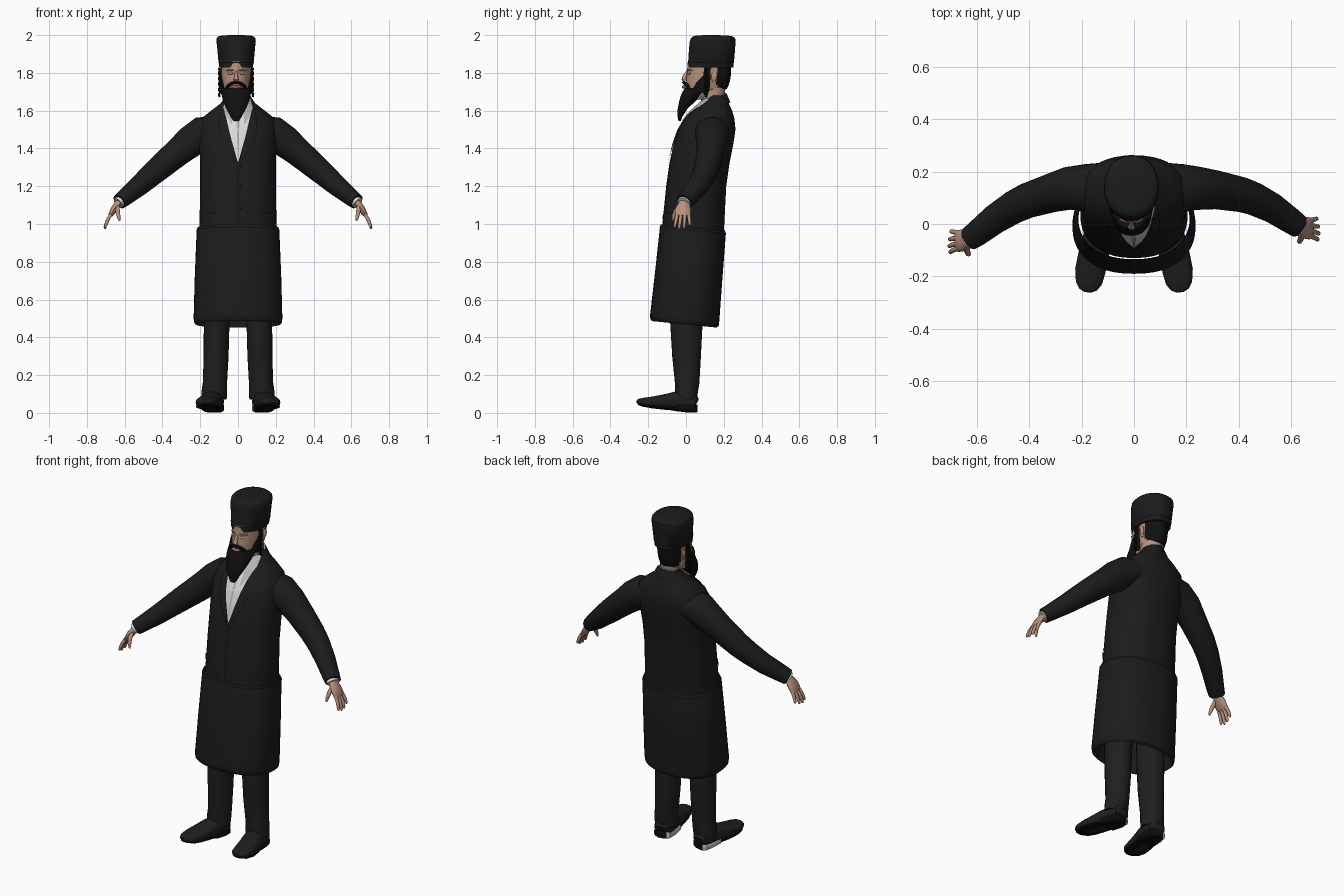
import bpy, bmesh, math
from mathutils import Vector

def material(name, r, g, b):
    m = bpy.data.materials.new(name)
    m.diffuse_color = (r, g, b, 1)
    return m

COAT = material("coat black", 0.0115, 0.0115, 0.0115)
HAIR = material("hair black", 0.005, 0.005, 0.005)
TROUSER = material("trouser black", 0.0135, 0.0135, 0.014)
SEAM = material("seam black", 0.004, 0.004, 0.004)
SKIN = material("skin", 0.48, 0.285, 0.205)
SHIRT = material("shirt white", 0.70, 0.70, 0.70)
COLLAR = material("collar grey", 0.45, 0.45, 0.45)
LIP = material("lip", 0.40, 0.18, 0.14)
EYE = material("eye grey", 0.33, 0.34, 0.38)
HEEL = material("heel grey", 0.55, 0.55, 0.55)
shift = Vector((0, 0, 0))   # sideways offset used for the head parts

def finish(name, bm, mats, fix=True, angle=40):
    if fix:
        bmesh.ops.recalc_face_normals(bm, faces=bm.faces)
    bmesh.ops.translate(bm, verts=bm.verts, vec=shift)
    me = bpy.data.meshes.new(name)
    bm.to_mesh(me)
    bm.free()
    ob = bpy.data.objects.new(name, me)
    bpy.context.collection.objects.link(ob)
    for m in mats:
        me.materials.append(m)
    bpy.ops.object.select_all(action='DESELECT')
    ob.select_set(True)
    bpy.context.view_layer.objects.active = ob
    bpy.ops.object.shade_smooth_by_angle(angle=math.radians(angle))

def skin_rings(name, rings, mats, caps=(True, True), rule=None):
    """Bridge a list of closed point rings."""
    bm = bmesh.new()
    vs = [[bm.verts.new(p) for p in ring] for ring in rings]
    n = len(vs[0])
    for a, b in zip(vs, vs[1:]):
        for i in range(n):
            bm.faces.new((a[i], a[(i + 1) % n], b[(i + 1) % n], b[i]))
    if caps[0]:
        bm.faces.new(vs[0])
    if caps[1]:
        bm.faces.new(vs[-1])
    bmesh.ops.recalc_face_normals(bm, faces=bm.faces)
    bm.normal_update()
    if rule:
        for f in bm.faces:
            f.material_index = rule(f)
    finish(name, bm, mats)

def unit(n, p):
    """Superellipse outline with exponent p."""
    out = []
    for i in range(n):
        t = 2 * math.pi * i / n
        c, s = math.cos(t), math.sin(t)
        out.append((math.copysign(abs(c) ** (2 / p), c), math.copysign(abs(s) ** (2 / p), s)))
    return out

def loft(name, rows, mats, p=2.0, n=40, tilt=0.0, **kw):
    """Upright body: rows of (z, half width, front y, back y)."""
    rings = []
    for z, w, y0, y1 in rows:
        ys = [(c, (y0 + y1) / 2 + s * (y1 - y0) / 2) for c, s in unit(n, p)]
        rings.append([(c * w, y, z + tilt * y) for c, y in ys])
    skin_rings(name, rings, mats, **kw)

def tube(name, pts, mats, ref=(0, 1, 0), n=16, p=2.0, **kw):
    """Limb along a path: points of (x, y, z, radius along ref, other radius)."""
    P = [Vector(q[:3]) for q in pts]
    rings = []
    for i, q in enumerate(pts):
        t = (P[min(i + 1, len(P) - 1)] - P[max(i - 1, 0)]).normalized()
        u = Vector(ref)
        u = (u - t * u.dot(t)).normalized()
        v = t.cross(u)
        rings.append([P[i] + u * c * q[3] + v * s * q[4] for c, s in unit(n, p)])
    skin_rings(name, rings, mats, **kw)

# Coat body
TP = 2.25
TORSO = [(0.95, .205, -.13, .20), (1.2, .2, -.105, .213), (1.32, .2, -.088, .23), (1.42, .205, -.066, .25),
         (1.5, .206, -.04, .262), (1.56, .192, -.005, .256), (1.6, .142, .03, .244),
         (1.64, .09, .075, .226), (1.68, .064, .125, .21)]
loft("coat_body", TORSO, [COAT], p=TP, caps=(False, True))

def front_y(x, z):
    for a, b in zip(TORSO, TORSO[1:]):
        if a[0] <= z <= b[0]:
            t = (z - a[0]) / (b[0] - a[0])
            w, y0, y1 = (a[k] + (b[k] - a[k]) * t for k in (1, 2, 3))
            k = max(0, 1 - min(1, abs(x) / w) ** TP) ** (1 / TP)
            return (y0 + y1) / 2 - (y1 - y0) / 2 * k

def panel(name, rows, off, mat, cols=8, sub=4):
    """Thin sheet lying on the coat front: rows of (z, x0, x1), rising."""
    fine = []
    for a, b in zip(rows, rows[1:]):
        fine += [tuple(a[k] + (b[k] - a[k]) * i / sub for k in range(3)) for i in range(sub)]
    fine.append(rows[-1])
    bm = bmesh.new()
    grid = []
    for z, x0, x1 in fine:
        x0, x1 = min(x0, x1), max(x0, x1)
        xs = [x0 + (x1 - x0) * j / cols for j in range(cols + 1)]
        grid.append([bm.verts.new((x, front_y(x, z) - off, z)) for x in xs])
    for a, b in zip(grid, grid[1:]):
        for j in range(cols):
            bm.faces.new((a[j], a[j + 1], b[j + 1], b[j]))
    finish(name, bm, [mat], fix=False)

# Shirt front, placket, coat opening
panel("shirt_front", [(1.33, -.002, .002), (1.45, -.036, .036), (1.55, -.06, .06), (1.62, -.078, .078),
                      (1.66, -.066, .066)], .005, SHIRT, cols=12)
panel("shirt_placket", [(1.36, -.002, .002), (1.6, -.01, .01)], .008, COLLAR, cols=2)
panel("coat_seam", [(0.985, -.002, .002), (1.33, -.002, .002)], .003, SEAM, cols=1)
for z in (1.08, 1.2, 1.3):
    panel("coat_button", [(z - .006, .008, .02), (z + .006, .008, .02)], .004, SEAM, cols=1)
# Shirt collar wings, lapels, pockets
for s, side in ((1, "right"), (-1, "left")):
    panel(side + "_collar_wing", [(1.53, s * .032, s * .036), (1.58, s * .03, s * .066),
                                  (1.62, s * .02, s * .079), (1.665, s * .012, s * .067)], .009, COLLAR)
    panel(side + "_lapel", [(1.31, 0, s * .004), (1.42, s * .028, s * .072), (1.5, s * .048, s * .1),
                            (1.56, s * .062, s * .098), (1.62, s * .078, s * .09)], .008, COAT)
    panel(side + "_lapel_edge", [(1.31, s * .003, s * .006), (1.42, s * .072, s * .075),
                                 (1.5, s * .1, s * .103)], .005, SEAM, cols=1)
    panel(side + "_pocket_flap", [(1.06, s * .11, s * .185), (1.095, s * .11, s * .185)], .006, COAT)
    panel(side + "_pocket_line", [(1.056, s * .11, s * .185), (1.06, s * .11, s * .185)], .006, SEAM)

# Coat skirt with an open, turned-in hem
loft("coat_skirt", [(.985, .214, -.134, .207), (.97, .219, -.138, .211), (.72, .229, -.165, .192),
                    (.50, .235, -.19, .176), (.478, .232, -.189, .173), (.468, .222, -.18, .163),
                    (.50, .217, -.172, .155), (.75, .212, -.147, .172)],
     [COAT], p=2.3, n=48, tilt=-0.1, caps=(False, False))
loft("waist_seam", [(.968, .2205, -.1395, .2125), (.972, .2205, -.1395, .2125)], [SEAM], p=2.3, n=48,
     tilt=-0.1, caps=(False, False))

# Coat collar, thin shirt collar edge and neck
loft("coat_collar", [(1.55, .09, .06, .235), (1.585, .073, .085, .222), (1.607, .067, .09, .214), (1.607, .06, .1, .207)],
     [COAT], tilt=.4, caps=(False, False))
loft("shirt_collar", [(1.57, .064, .08, .21), (1.613, .0625, .082, .21), (1.613, .056, .09, .203)], [COLLAR],
     tilt=.4, caps=(False, False))
loft("neck", [(1.6, .056, .09, .2), (1.68, .054, .075, .203), (1.76, .058, .06, .215)], [SKIN], n=24)

# Head with hair over the back
shift = Vector((-.01, 0, 0))
loft("head", [(1.66, .04, .02, .12), (1.685, .06, .008, .17), (1.712, .068, .003, .205), (1.714, .07, .003, .216),
              (1.735, .074, .001, .226), (1.76, .077, .002, .233), (1.785, .079, .004, .237), (1.81, .08, .005, .239),
              (1.86, .08, .01, .24)],
     [SKIN, HAIR], n=48, rule=lambda f: int(f.calc_center_median().y > .165 and f.calc_center_median().z > 1.705))
tube("nose", [(0, .008, 1.805, .007, .008), (0, -.006, 1.782, .009, .012), (0, -.012, 1.766, .014, .012),
              (0, -.002, 1.755, .011, .008)], [SKIN], ref=(1, 0, 0), n=12)

# Hat with a flared, softly domed crown
loft("hat", [(1.828, .082, .018, .243), (1.828, .089, .01, .25), (1.853, .0915, .01, .252), (1.855, .093, .011, .254),
             (1.93, .1, .016, .26), (1.965, .104, .02, .263), (1.983, .1025, .025, .26), (1.993, .094, .035, .248),
             (1.998, .075, .055, .22), (2.0, .03, .10, .16)], [COAT], p=2.15, n=48)
loft("hat_seam", [(1.853, .0935, .0085, .2545), (1.857, .0945, .0085, .2555)], [SEAM], p=2.15, n=48, caps=(False, False))

# Beard, lips
loft("beard", [(1.545, .014, -.04, -.028), (1.57, .03, -.045, -.018), (1.61, .052, -.044, .008), (1.65, .069, -.036, .05),
               (1.685, .077, -.026, .095), (1.71, .08, -.012, .122), (1.72, .08, -.004, .13)], [HAIR], n=32)
tube("lips", [(-.024, -.004, 1.725, .006, .006), (0, -.013, 1.726, .009, .009), (.024, -.004, 1.725, .006, .006)],
     [LIP], ref=(0, 0, 1), n=10)

for s, side in ((1, "right"), (-1, "left")):
    # Face details
    shift = Vector((-.01, 0, 0))
    tube(side + "_moustache", [(0, -.012, 1.749, .006, .009), (s * .022, -.007, 1.746, .008, .011),
                               (s * .042, .008, 1.731, .009, .011), (s * .054, .02, 1.71, .006, .008)],
         [HAIR], ref=(0, 0, 1), n=10)
    tube(side + "_eye", [(s * .018, .006, 1.797, .004, .003), (s * .031, .011, 1.798, .007, .004),
                         (s * .045, .022, 1.797, .004, .003)], [EYE], ref=(0, 0, 1), n=10)
    tube(side + "_eyebrow", [(s * .014, .006, 1.813, .003, .004), (s * .034, .014, 1.816, .004, .005),
                             (s * .054, .034, 1.812, .003, .004)], [LIP], ref=(0, 0, 1), n=8)
    tube(side + "_cheek_beard", [(s * .079, .115, 1.835, .017, .004), (s * .08, .11, 1.78, .02, .006),
                                 (s * .075, .09, 1.735, .038, .011), (s * .07, .075, 1.70, .042, .013)], [HAIR], n=12)
    tube(side + "_ear", [(s * .076, .145, 1.75, .006, .004), (s * .08, .148, 1.768, .012, .007),
                         (s * .082, .151, 1.79, .016, .007), (s * .079, .153, 1.806, .01, .005)], [SKIN], n=12)
    # Curled side locks
    lock = [(s * (.088 + .003 * math.cos(i * 1.6)), .105 + .004 * math.sin(i * 1.6), 1.825 - .0072 * i,
             .0055 + .002 * (i % 2), .005 + .002 * (i % 2)) for i in range(22)]
    tube(side + "_side_lock", lock, [HAIR], n=8)
    shift = Vector((0, 0, 0))

    # Sleeve, cuff, hand; the left arm swings slightly further forward
    d = 0 if s > 0 else -.048
    tube(side + "_sleeve", [(s * .11, .135, 1.495, .10, .08), (s * .19, .138, 1.478, .09, .091), (s * .25, .136, 1.437, .082, .085),
                            (s * .315, .13 + d * .25, 1.383, .074, .075), (s * .41, .112 + d * .5, 1.302, .067, .067),
                            (s * .46, .095 + d * .65, 1.259, .063, .062), (s * .53, .06 + d * .85, 1.197, .057, .054),
                            (s * .6, .012 + d, 1.14, .05, .045), (s * .628, -.008 + d, 1.118, .046, .041)], [COAT], n=24)
    tube(side + "_cuff", [(s * .605, .005 + d, 1.136, .038, .032), (s * .635, -.012 + d, 1.111, .037, .031)], [SHIRT], n=20)
    tube(side + "_palm", [(s * .615, -.002 + d, 1.13, .028, .02), (s * .637, -.01 + d, 1.105, .031, .019),
                          (s * .655, -.015 + d, 1.08, .042, .018), (s * .672, -.017 + d, 1.052, .042, .014),
                          (s * .678, -.018 + d, 1.042, .036, .009)], [SKIN], n=16)
    for k, (y, spread, length) in enumerate([(-.045, -.014, .9), (-.026, -.01, 1.0), (-.006, -.004, .95), (.014, .006, .78)]):
        tube(f"{side}_finger_{k + 1}", [(s * .67, y + d, 1.056, .0098, .0098),
                                        (s * (.67 + .022 * length), y + spread * .5 + d, 1.056 - .038 * length, .0095, .0095),
                                        (s * (.67 + .034 * length), y + spread + d, 1.056 - .072 * length, .008, .008),
                                        (s * (.67 + .035 * length), y + spread * 1.1 + d, 1.056 - .083 * length, .004, .004)],
             [SKIN], n=10)
    tube(side + "_thumb", [(s * .64, -.03 + d, 1.095, .014, .013), (s * .637, -.055 + d, 1.066, .012, .012),
                           (s * .632, -.066 + d, 1.04, .01, .01), (s * .628, -.07 + d, 1.018, .005, .005)], [SKIN], n=10)

    # Trouser leg
    tube(side + "_trouser_leg", [(s * .105, .01, .8, .085, .07), (s * .113, .002, .48, .086, .068), (s * .116, .003, .3, .076, .066),
                                 (s * .122, .006, .16, .065, .064), (s * .126, .002, .105, .06, .068),
                                 (s * .127, 0, .075, .056, .067)], [TROUSER], n=24)

    # Shoe with toe turned out and up, sole, and heel block with a pale side
    tube(side + "_shoe", [(s * .123, .052, .05, .03, .03), (s * .124, .045, .054, .048, .046), (s * .128, .01, .058, .054, .052),
                          (s * .14, -.06, .062, .056, .05), (s * .155, -.12, .057, .058, .04), (s * .167, -.18, .055, .058, .031),
                          (s * .172, -.225, .057, .05, .023), (s * .175, -.25, .06, .034, .015),
                          (s * .176, -.26, .061, .014, .008)], [TROUSER], ref=(1, 0, 0), n=24, p=2.4)
    tube(side + "_sole", [(s * .13, 0, .022, .05, .01), (s * .14, -.06, .025, .052, .011), (s * .155, -.12, .029, .056, .01),
                          (s * .167, -.18, .034, .056, .009), (s * .172, -.225, .04, .046, .008),
                          (s * .176, -.25, .047, .024, .007)], [SEAM], ref=(1, 0, 0), n=24, p=3)
    tube(side + "_heel", [(s * .123, .055, .024, .03, .021), (s * .125, .046, .024, .0485, .023), (s * .129, 0, .026, .0565, .023),
                          (s * .138, -.06, .03, .058, .02)], [SEAM, HEEL], ref=(1, 0, 0), n=24, p=4,
         rule=lambda f: int(f.normal.x < -.35))
